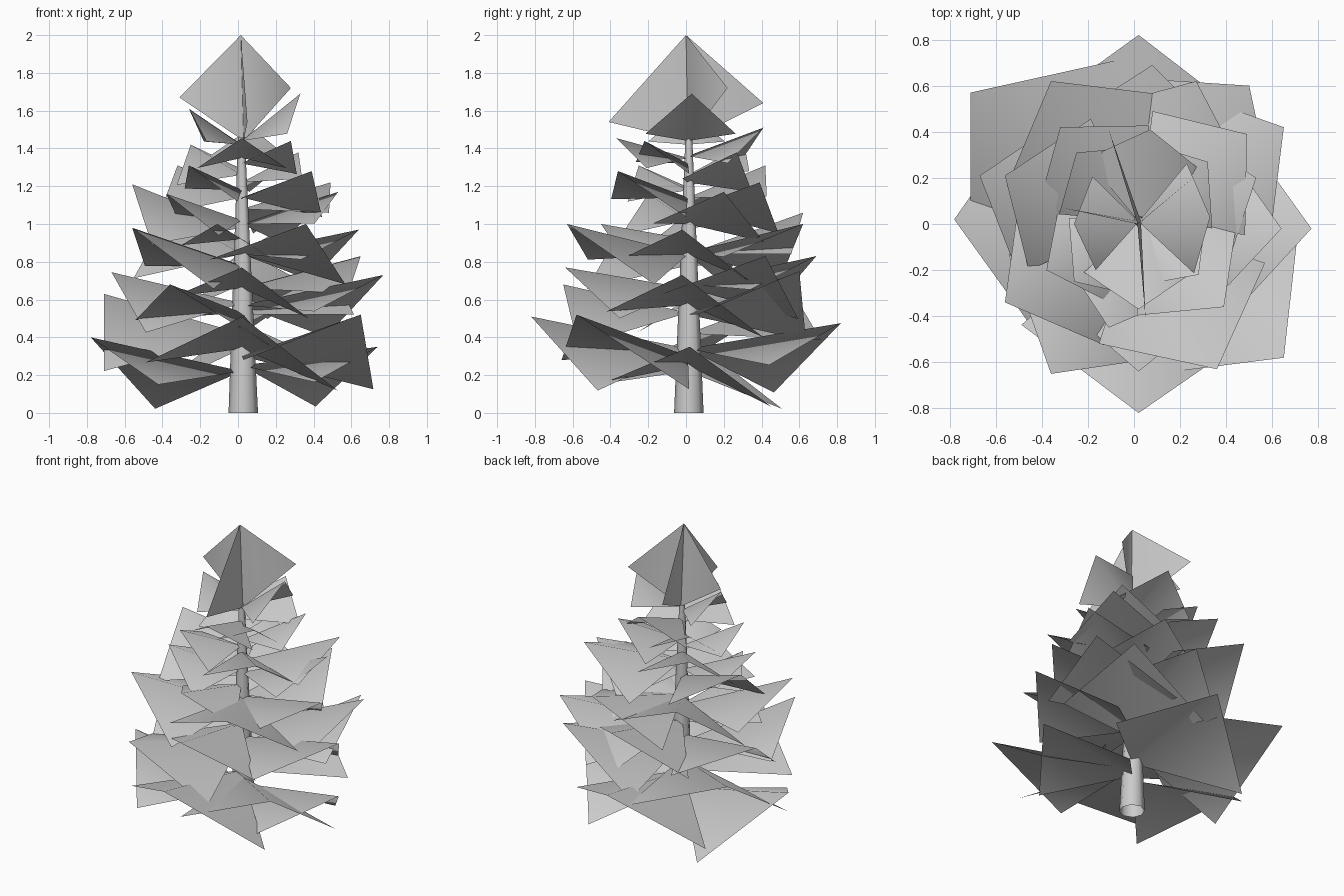
import bpy, math
from mathutils import Vector

def mesh_object(name, verts, faces):
    me = bpy.data.meshes.new(name)
    me.from_pydata([tuple(v) for v in verts], [], faces)
    for p in me.polygons:
        p.use_smooth = True
    ob = bpy.data.objects.new(name, me)
    bpy.context.collection.objects.link(ob)
    return ob

# Trunk: tapered eight-sided cone
bpy.ops.mesh.primitive_cone_add(vertices=8, radius1=0.078, radius2=0.018, depth=1.46,
                                end_fill_type='NOTHING')
trunk = bpy.context.object
trunk.name = "trunk"
trunk.location = (0.028, 0.015, 0.73)
for v in trunk.data.vertices:
    if v.co.z > 0:
        v.co.x -= 0.01
bpy.ops.object.shade_smooth_by_angle(angle=math.radians(60))

# Branch card: a square sheet folded down along its radial diagonal, slightly rolled
def branch(name, tip, base_z, width, droop, roll):
    base = Vector((0.02, 0.01, base_z))
    d = Vector(tip) - base
    n = d.length
    side = d.cross(Vector((0, 0, 1))).normalized()
    down = side.cross(d).normalized()
    if down.z > 0:
        down = -down
    mid = base + d * 0.5
    a = mid + side * width * n + down * (droop + roll) * n
    b = mid - side * width * n + down * (droop - roll) * n
    return mesh_object(name, [base, a, base + d, b], [(0, 1, 2), (0, 2, 3)])

# Branch tips (x, y, z) and the height where each leaves the trunk
TIPS = [
    (-0.78, 0.02, 0.40, 0.22), (0.74, 0.02, 0.35, 0.25),
    (0.02, -0.82, 0.51, 0.34), (0.02, 0.82, 0.475, 0.34),
    (0.65, -0.58, 0.52, 0.30), (-0.71, 0.57, 0.63, 0.42),
    (-0.36, -0.65, 0.68, 0.53), (0.50, 0.60, 0.75, 0.52),
    (0.77, -0.02, 0.73, 0.57), (-0.67, 0.21, 0.745, 0.58),
    (0.02, -0.64, 0.77, 0.66), (0.08, 0.69, 0.83, 0.68),
    (0.65, 0.42, 0.83, 0.66), (-0.56, -0.34, 0.98, 0.78),
    (0.36, -0.63, 1.00, 0.84), (-0.36, 0.62, 1.06, 0.84),
    (0.64, -0.02, 0.97, 0.84), (0.27, 0.62, 1.00, 0.85),
    (-0.11, -0.45, 1.00, 0.92), (-0.56, 0.21, 1.21, 0.98),
    (0.53, 0.20, 1.17, 1.00), (-0.38, -0.20, 1.16, 1.02),
    (0.39, -0.36, 1.28, 1.14), (0.49, 0.39, 1.22, 1.08),
    (-0.32, 0.42, 1.31, 1.14), (-0.26, -0.25, 1.31, 1.18),
    (0.32, 0.27, 1.38, 1.22), (0.28, -0.22, 1.44, 1.32),
    (-0.25, 0.31, 1.42, 1.26), (0.02, -0.37, 1.455, 1.35),
    (0.33, 0.03, 1.69, 1.44), (-0.26, 0.0, 1.61, 1.42),
    (0.07, 0.41, 1.51, 1.36),
]
for i, (x, y, z, bz) in enumerate(TIPS):
    width, droop = (0.6, 0.28) if i < 4 or i > 28 else (0.54, 0.24)
    roll = 0.08 if i == 0 else (0.0 if i > 28 else -0.09)
    branch(f"branch_{i + 1:02d}", (x, y, z), bz, width, droop, roll)

# Crown: two upright crossed cards, each folded along the tree axis
top, low = (0.015, 0.0, 2.0), (0.03, 0.01, 1.44)
for name, l, r in (("crown_wide", (-0.31, 0.07, 1.67), (0.28, 0.22, 1.72)),
                   ("crown_deep", (0.05, -0.41, 1.54), (-0.11, 0.41, 1.64))):
    mesh_object(name, [low, l, top, r], [(0, 1, 2), (0, 2, 3)])
